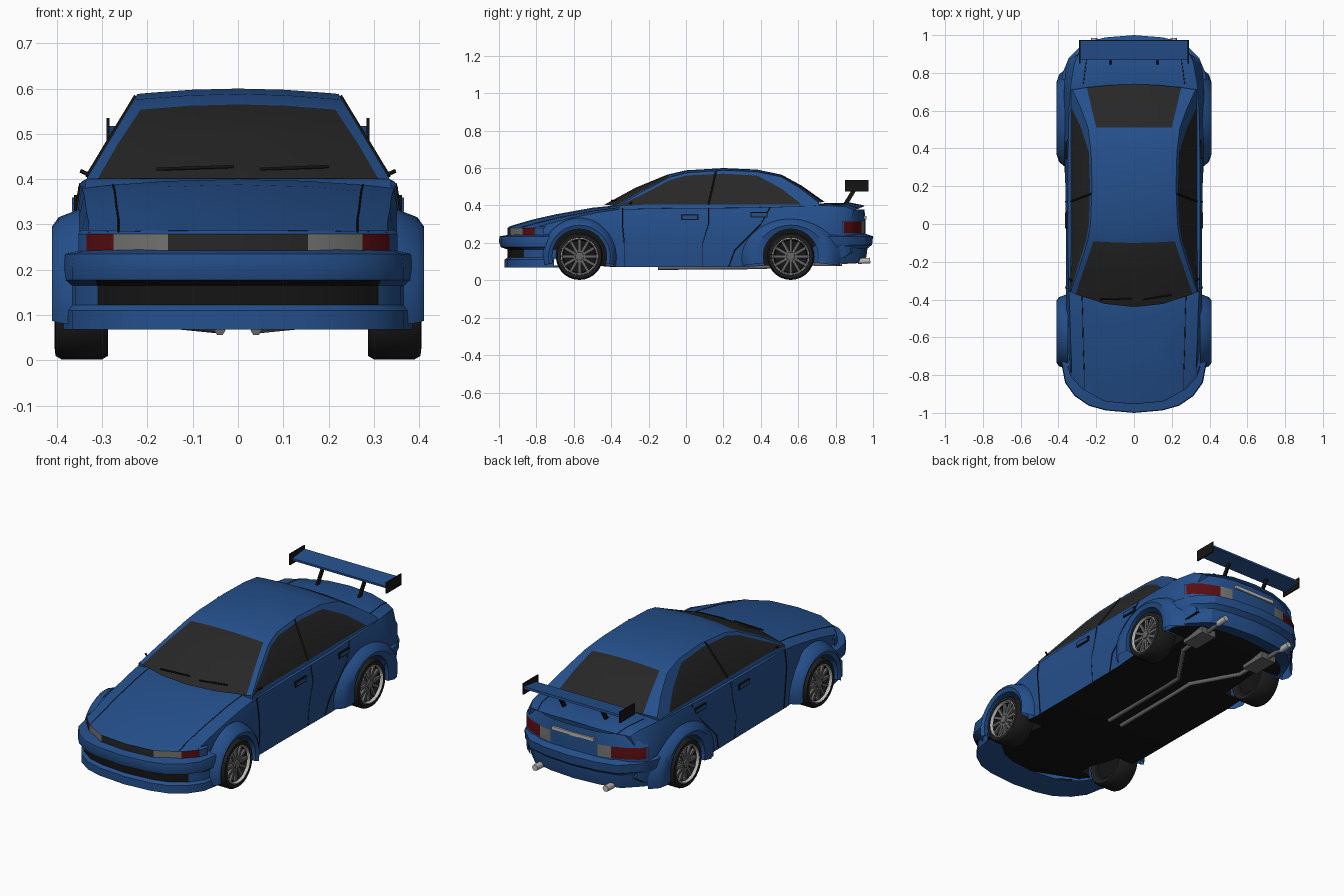
import bpy, bmesh, math
from mathutils import Matrix, Vector

if "Cube" in bpy.data.objects:
    bpy.data.objects.remove(bpy.data.objects["Cube"])


def colour(name, r, g, b):
    m = bpy.data.materials.new(name)
    m.diffuse_color = (r, g, b, 1)
    m.use_nodes = True
    m.node_tree.nodes["Principled BSDF"].inputs["Base Color"].default_value = m.diffuse_color
    return m


BLUE = colour("body blue", .018, .08, .265)
GLASS = colour("dark glass", .02, .02, .02)
BLACK = colour("black trim", .007, .007, .007)
TYRE = colour("tyre rubber", .013, .013, .013)
LAMP = colour("lamp grey", .17, .17, .165)
RED = colour("lamp red", .10, .004, .006)
RIM = colour("rim grey", .13, .13, .13)
SILVER = colour("bright silver", .5, .5, .5)


def finish(name, bm, mats, angle=35):
    me = bpy.data.meshes.new(name)
    bm.to_mesh(me)
    bm.free()
    for m in mats:
        me.materials.append(m)
    for p in me.polygons:
        p.use_smooth = True
    me.set_sharp_from_angle(angle=math.radians(angle))
    ob = bpy.data.objects.new(name, me)
    bpy.context.collection.objects.link(ob)
    return ob


def grid(name, rows, mats, rule=None, closed=False, caps=False, angle=35):
    """Skin rows of points; rule(row, column) gives the material index."""
    bm = bmesh.new()
    vs = [[bm.verts.new(p) for p in r] for r in rows]
    n = len(rows[0])
    for j in range(len(rows) - 1):
        for i in range(n if closed else n - 1):
            k = (i + 1) % n
            f = bm.faces.new((vs[j][i], vs[j][k], vs[j + 1][k], vs[j + 1][i]))
            f.material_index = rule(j, i) if rule else 0
    if caps:
        for r in (vs[0], vs[-1]):
            for i in range(n // 2):
                q = [r[i], r[i + 1], r[n - i - 1], r[(n - i) % n]]
                bm.faces.new(list(dict.fromkeys(q)))
    bmesh.ops.remove_doubles(bm, verts=bm.verts, dist=1e-5)
    bmesh.ops.recalc_face_normals(bm, faces=bm.faces)
    return finish(name, bm, mats, angle)


def ring(half):
    """Close a half section (bottom centre to top centre) by mirroring."""
    return half + [(-x, y, z) for x, y, z in half[-2:0:-1]]


def boxes(name, mat, items):
    """items: (centre, size, turn about x)"""
    bm = bmesh.new()
    for c, s, a in items:
        m = Matrix.Translation(c) @ Matrix.Rotation(a, 4, 'X') @ Matrix.Diagonal((*s, 1))
        bmesh.ops.create_cube(bm, size=1, matrix=m)
    return finish(name, bm, [mat])


def rod(name, pts, r, mat):
    cu = bpy.data.curves.new(name, 'CURVE')
    cu.dimensions, cu.bevel_depth, cu.bevel_resolution = '3D', r, 1
    cu.use_fill_caps = True
    sp = cu.splines.new('POLY')
    sp.points.add(len(pts) - 1)
    for p, q in zip(sp.points, pts):
        p.co = (*q, 1)
    tmp = bpy.data.objects.new(name, cu)
    bpy.context.collection.objects.link(tmp)
    me = bpy.data.meshes.new_from_object(tmp.evaluated_get(bpy.context.evaluated_depsgraph_get()))
    bpy.data.objects.remove(tmp)
    me.materials.clear()
    me.materials.append(mat)
    bpy.context.collection.objects.link(bpy.data.objects.new(name, me))


def lathe(name, prof, mat, s, y, z, n=28):
    """Turn (radius, x) points about the axle at y, z on side s."""
    rows = [[(s * x, y + r * math.cos(a), z + r * math.sin(a))
             for a in (2 * math.pi * i / n for i in range(n))] for r, x in prof]
    return grid(name, rows, [mat], closed=True)


# Main body: y, side width, shoulder width, shoulder z, centre z, bottom z, bow
BODY = [(-.95, .33, .33, .283, .287, .15, .14), (-.82, .345, .33, .305, .325, .12, .11),
        (-.70, .355, .335, .33, .352, .12, .08), (-.50, .36, .34, .365, .388, .08, .05),
        (-.38, .36, .345, .38, .40, .07, .03), (-.1, .36, .35, .385, .395, .07, 0),
        (.3, .365, .35, .388, .395, .07, 0), (.6, .37, .345, .395, .40, .09, -.01),
        (.75, .37, .335, .40, .413, .10, -.02), (.88, .36, .315, .395, .415, .12, -.04),
        (.955, .33, .295, .375, .40, .15, -.08)]


def body_half(y, w, ws, zs, zc, zb, bow):
    pts = [(0, zb), (w - .01, zb), (w, .2), (w, zs - .085), (ws, zs)]
    pts += [(ws * f, zs + (zc - zs) * (1 - f * f)) for f in (.8, .45, 0)]
    return [(x, y + bow * (x / w) ** 3, z) for x, z in pts]


halves = [body_half(*s) for s in BODY]
body = grid("body", [ring(h) for h in halves], [BLUE, BLACK],
            lambda j, i: 1 if i in (0, 13) else 0, True, True)

# Wheel wells cut from the body
AXLES = (("front", -.57, .20), ("rear", .56, .27))
for label, y, _ in AXLES:
    for s in (-1, 1):
        bm = bmesh.new()
        bmesh.ops.create_cone(bm, cap_ends=True, segments=32, radius1=.148, radius2=.148, depth=.3,
                              matrix=Matrix.Translation((s * .4, y, .128)) @ Matrix.Rotation(math.pi / 2, 4, 'Y'))
        for f in bm.faces:
            f.material_index = 1
        cut = finish("well_cutter", bm, [BLUE, BLACK])
        cut.hide_render = True
        mod = body.modifiers.new("well", 'BOOLEAN')
        mod.operation, mod.object, mod.solver = 'DIFFERENCE', cut, 'EXACT'
bpy.context.view_layer.update()
me = bpy.data.meshes.new_from_object(body.evaluated_get(bpy.context.evaluated_depsgraph_get()))
body.modifiers.clear()
body.data = me
me.set_sharp_from_angle(angle=math.radians(35))
for ob in [o for o in bpy.data.objects if o.name.startswith("well_cutter")]:
    bpy.data.objects.remove(ob)

# Cabin: y, roof z, rail z, side glass top z, inner roof width, bow
CABIN = [(-.44, .402, .40, .398, .31, .08), (-.27, .495, .475, .46, .265, .05),
         (-.10, .565, .55, .535, .215, .02), (0, .588, .575, .56, .205, 0),
         (.2, .60, .588, .57, .20, 0), (.38, .592, .58, .56, .20, 0),
         (.51, .565, .553, .49, .20, 0), (.62, .505, .49, .412, .225, -.01), (.74, .42, .415, .405, .25, -.03)]


def side_x(z):
    return .335 - (z - .40) * .6


def cabin_half(y, zc, zr, zg, xi, bow):
    zl, xr = min(.405, zg - .003), side_x(zr)
    pts = [(0, .37), (.337, .37), (side_x(zl), zl), (side_x(zg), zg), (xr, zr)]
    pts += [(x, zr + (zc - zr) * (1 - (x / xr) ** 2)) for x in (xi, xi * .5, 0)]
    return [(x, y + bow * (x / .335) ** 2, z) for x, z in pts]


def cabin_rule(j, i):
    c = min(i, 13 - i)
    return 1 if (c == 2 and j <= 6) or (c >= 5 and j in (0, 1, 6, 7)) else 0


grid("cabin", [ring(cabin_half(*s)) for s in CABIN], [BLUE, GLASS], cabin_rule, True, True)


def wrap(name, outline, layers, mats, rule=None):
    """Mirror a half outline (x, y) and stack it in layers (z, y shift, x scale)."""
    full = [(-x, y) for x, y in outline[:0:-1]] + outline
    m = len(outline) - 1
    r = (lambda j, i: rule(j, i - m if i >= m else m - 1 - i)) if rule else None
    return grid(name, [[(x * k, y + d, z) for x, y in full] for z, d, k in layers], mats, r, angle=30)


# Bumpers with the dark front intake
wrap("front_bumper", [(0, -1), (.15, -.987), (.24, -.962), (.315, -.91), (.365, -.84), (.385, -.735)],
     [(.08, .18, .85), (.068, .03, 1), (.11, .03, 1), (.122, .045, .985), (.165, .045, .985), (.177, .01, 1),
      (.205, 0, 1), (.235, .003, .99), (.245, .06, .9)],
     [BLUE, BLACK], lambda j, i: 1 if j in (3, 4) and i < 3 else 0)
wrap("rear_bumper", [(0, 1), (.15, .988), (.26, .962), (.345, .88), (.378, .80), (.39, .70)],
     [(.12, -.14, .9), (.095, -.045, .98), (.13, -.035, .985), (.17, -.03, .99), (.19, -.005, 1), (.235, 0, 1),
      (.252, -.05, .93)], [BLUE])

# Nose panel with grille and headlamps, tail panel with rear lamps
nose = [(x, -.954 + .14 * (x / .33) ** 3) for x in (0, .155, .275, .335)]
wrap("nose_panel", nose + [(.352, -.76)], [(.235, 0, 1), (.243, 0, 1), (.279, 0, 1), (.288, .012, .985)],
     [BLUE, GLASS, LAMP, RED], lambda j, i: (1, 2, 3, 0)[i] if j == 1 else 0)
tail = [(x, .96 - .08 * (x / .33) ** 3) for x in (0, .14, .21, .29, .338)]
wrap("tail_panel", tail + [(.362, .835)], [(.24, 0, 1), (.253, 0, 1), (.315, 0, 1), (.32, 0, .99), (.378, -.006, .88)],
     [BLUE, LAMP, RED], lambda j, i: (0, 1, 2, 2, 2)[i] if j == 1 else 0)
boxes("trunk_strip", SILVER, [((0, .958, .335), (.25, .012, .018), 0)])

for label, y, ry in AXLES:
    for s in (-1, 1):
        # Wide arch flare
        rows = []
        for t, x in ((0, .30), (0, .402), (.35, .411), (.7, .396), (1, .35)):
            a_r, b_r = .146 + (ry - .146) * t, .146 + .06 * t
            rows.append([(s * x, y + a_r * math.cos(a), .128 + b_r * math.sin(a))
                         for a in (math.radians(-14 + 208 * i / 20) for i in range(21))])
        grid(label + "_flare", rows, [BLUE])
        # Wheel: tyre, rim, spokes, hub
        z = .128
        lathe(label + "_tyre", [(.094, .292), (.118, .287), (.126, .30), (.126, .39), (.118, .403), (.10, .405),
                                (.097, .396)], TYRE, s, y, z)
        lathe(label + "_rim_lip", [(.101, .402), (.095, .405), (.09, .392)], SILVER, s, y, z)
        lathe(label + "_rim_barrel", [(.092, .392), (.086, .365), (0, .36)], BLACK, s, y, z)
        lathe(label + "_brake", [(.096, .293), (.08, .305), (0, .305)], BLACK, s, y, z)
        lathe(label + "_hub", [(0, .40), (.022, .398), (.03, .36)], RIM, s, y, z, 14)
        spokes = []
        for k in range(12):
            a = 2 * math.pi * k / 12
            c = (s * .385, y + .056 * math.cos(a), z + .056 * math.sin(a))
            spokes.append((c, (.014, .076, .015), a))
        boxes(label + "_spokes", RIM, spokes)

# Rear wing
boxes("wing_blade", BLUE, [((0, .92, .505), (.574, .105, .012), .12)])
boxes("wing_end_plates", BLACK, [((s * .287, .912, .505), (.006, .125, .06), 0) for s in (-1, 1)])
boxes("wing_supports", BLACK, [((s * .125, .88, .452), (.01, .022, .105), -.55) for s in (-1, 1)])

# Side details, repeated on both sides
for s in (-1, 1):
    for name, y0, y1 in (("front_door_seam", -.33, -.34), ("middle_door_seam", .09, .12)):
        rod(name, [(s * .352, y0, .075), (s * .361, y0, .2), (s * .362, y1, .30), (s * .35, y1, .386)], .0025, BLACK)
    rod("rear_door_seam", [(s * .355, .23, .075), (s * .364, .26, .16), (s * .366, .40, .30), (s * .348, .45, .39)],
        .0025, BLACK)
    rod("window_pillar", [(s * .333, .12, .405), (s * .2255, .16, .583)], .005, BLACK)
    rod("hood_seam", [Vector(h[5]) * 1 if s > 0 else (-h[5][0], h[5][1], h[5][2]) for h in halves[:5]], .002, BLACK)
    rod("trunk_seam", [(s * h[5][0], h[5][1], h[5][2]) for h in halves[8:]], .002, BLACK)
    boxes("door_handles", BLUE, [((s * .358, y, z), (.016, .08, .018), 0) for y, z in ((.02, .338), (.39, .35))])
    boxes("handle_recesses", BLACK, [((s * .356, y, z), (.012, .092, .03), 0) for y, z in ((.02, .338), (.39, .35))])
    rod("mirror_stub", [(s * .30, -.30, .40), (s * .325, -.30, .408), (s * .347, -.29, .418)], .005, BLACK)
    # Exhaust pipes and silencers
    rod("exhaust_pipe", [(s * .04, -.15, .066), (s * .04, .4, .07), (s * .19, .62, .085), (s * .21, .97, .105)], .012, RIM)
    rod("exhaust_tip", [(s * .21, .92, .102), (s * .21, .985, .106)], .017, SILVER)
    boxes("silencer", RIM, [((s * .2, .76, .095), (.09, .15, .035), 0)])

# Wipers
for x0, x1 in ((-.18, -.01), (.05, .20)):
    rod("wiper", [(x0, -.40, .422), (x1, -.395 + .02 * (x1 > .1), .428)], .004, BLACK)
